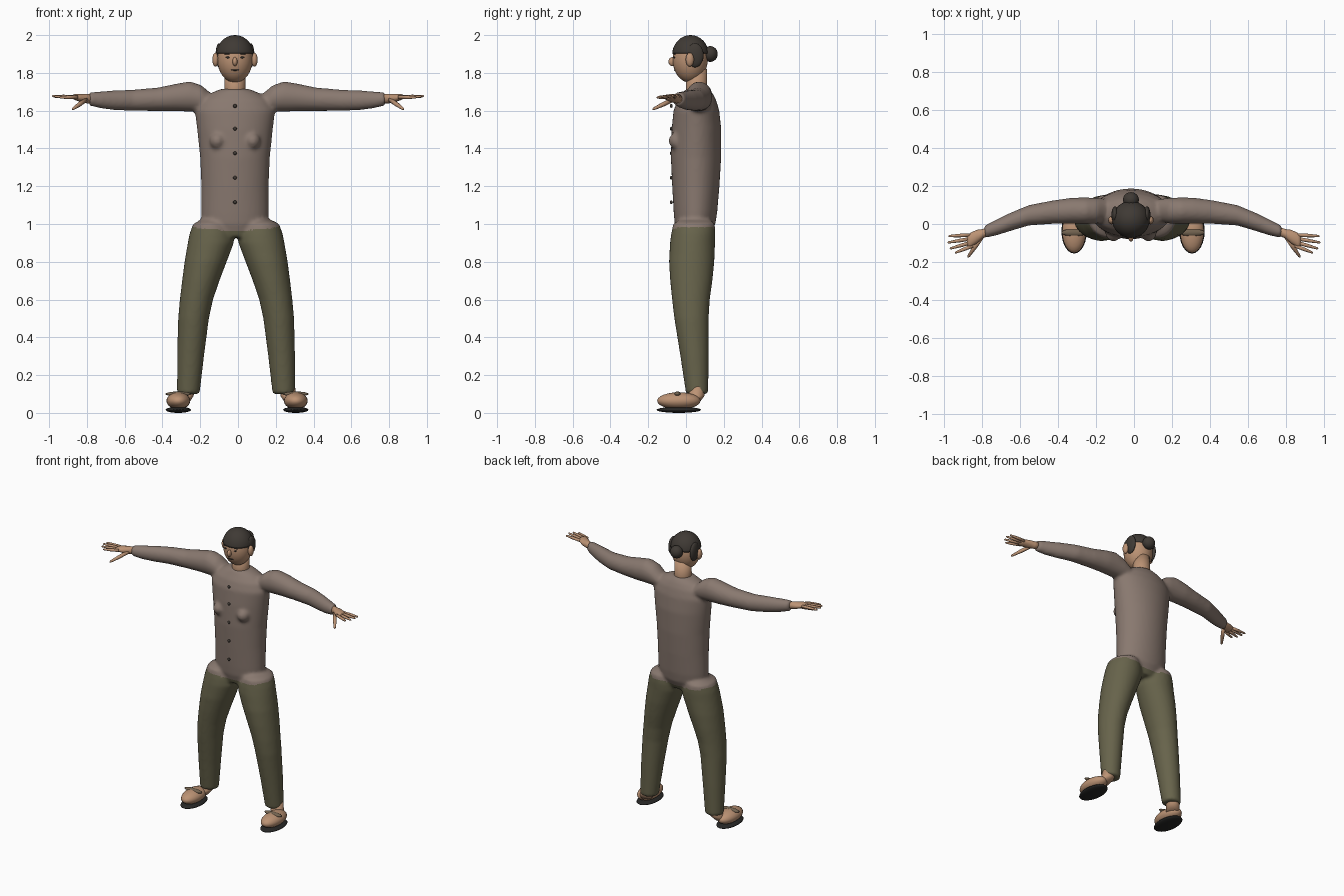
import bpy, bmesh, math
from mathutils import Vector, Matrix

if "Cube" in bpy.data.objects:
    bpy.data.objects.remove(bpy.data.objects["Cube"])

CX = -0.01       # symmetry centre of the limbs
HX = -0.016      # centre of head and torso


def material(name, rgb):
    m = bpy.data.materials.new(name)
    m.diffuse_color = (*rgb, 1)
    m.use_nodes = True
    m.node_tree.nodes["Principled BSDF"].inputs["Base Color"].default_value = m.diffuse_color
    return m


SHIRT = material("taupe shirt", (0.25, 0.19, 0.16))
TROUSERS = material("olive trousers", (0.135, 0.125, 0.07))
SKIN = material("tan skin", (0.50, 0.29, 0.175))
HAIR = material("dark hair", (0.05, 0.042, 0.035))
SOLE = material("black sole", (0.02, 0.02, 0.019))
STRAP = material("brown strap", (0.17, 0.125, 0.08))


def finish(bm, name, mat):
    bmesh.ops.recalc_face_normals(bm, faces=bm.faces)
    for f in bm.faces:
        f.smooth = True
    me = bpy.data.meshes.new(name)
    bm.to_mesh(me)
    bm.free()
    me.materials.append(mat)
    ob = bpy.data.objects.new(name, me)
    bpy.context.collection.objects.link(ob)
    return ob


def ellipsoid(name, c, r, mat, seg=24, cut=None):
    bm = bmesh.new()
    bmesh.ops.create_uvsphere(bm, u_segments=seg, v_segments=seg // 2, radius=1,
                              matrix=Matrix.Translation(c) @ Matrix.Diagonal((*r, 1)))
    if cut is not None:
        bmesh.ops.bisect_plane(bm, geom=bm.verts[:] + bm.edges[:] + bm.faces[:],
                               plane_co=(0, 0, cut), plane_no=(0, 0, 1), clear_inner=True)
        bmesh.ops.holes_fill(bm, edges=[e for e in bm.edges if e.is_boundary])
    return finish(bm, name, mat)


def loft(name, rings, u, v, mat, seg=32):
    """Skin elliptical rings (centre, radius along u, radius along v)."""
    bm = bmesh.new()
    u, v = Vector(u), Vector(v)
    loops = []
    for c, ru, rv in rings:
        loops.append([bm.verts.new(Vector(c) + u * ru * math.cos(a) + v * rv * math.sin(a))
                      for a in (2 * math.pi * i / seg for i in range(seg))])
    for a, b in zip(loops, loops[1:]):
        for i in range(seg):
            j = (i + 1) % seg
            bm.faces.new((a[i], a[j], b[j], b[i]))
    bm.faces.new(loops[0])
    bm.faces.new(loops[-1])
    return finish(bm, name, mat)


def rod(name, a, b, ra, rb, mat):
    """Tapered rod with a rounded tip."""
    a, b = Vector(a), Vector(b)
    d = (b - a).normalized()
    u = d.orthogonal().normalized()
    rings = [(a, ra, ra), (a.lerp(b, 0.5), ra, ra), (b - d * rb, rb, rb), (b, rb * 0.4, rb * 0.4)]
    return loft(name, rings, u, d.cross(u), mat, 10)


X, Y, Z = (1, 0, 0), (0, 1, 0), (0, 0, 1)

# Torso: height, half width, front, back
torso = [(0.93, .12, -.04, .12), (1.0, .175, -.06, .155), (1.06, .178, -.065, .165),
         (1.2, .178, -.073, .177), (1.35, .184, -.08, .186), (1.5, .20, -.076, .187),
         (1.6, .212, -.066, .176), (1.655, .185, -.045, .16), (1.69, .135, -.02, .142),
         (1.715, .075, -.003, .122)]
clothes = [loft("torso", [((HX, (f + b) / 2, z), w, (b - f) / 2) for z, w, f, b in torso],
                X, Y, SHIRT, 48)]

# Legs: height, outer, inner, front, back
leg = [(1.018, .195, .06, -.04, .13), (1.0, .228, .035, -.068, .153), (.95, .246, .012, -.078, .156),
       (.9, .256, .012, -.085, .154), (.8, .273, .05, -.09, .15), (.7, .286, .088, -.084, .14),
       (.6, .298, .122, -.074, .126), (.5, .307, .144, -.062, .12), (.3, .312, .17, -.03, .12),
       (.1, .313, .193, 0, .118)]
# Arms: distance, centre y, centre z, half depth, half height
arm = [(.13, .075, 1.64, .055, .045), (.19, .07, 1.665, .068, .07), (.25, .07, 1.675, .07, .08),
       (.32, .07, 1.67, .069, .073), (.42, .063, 1.66, .062, .062), (.55, .046, 1.655, .054, .056),
       (.65, .01, 1.655, .048, .052), (.72, -.018, 1.657, .042, .045), (.785, -.042, 1.662, .033, .035)]
for s in (-1, 1):
    clothes.append(loft("leg", [((CX + s * (o + i) / 2, (f + b) / 2, z), (o - i) / 2, (b - f) / 2)
                                for z, o, i, f, b in leg], X, Y, SHIRT))
    clothes.append(loft("sleeve", [((CX * .5 + s * x, y, z), ry, rz) for x, y, z, ry, rz in arm],
                        Y, Z, SHIRT))
    clothes.append(ellipsoid("chest", (HX + s * .093, -.045, 1.44), (.042, .047, .045), SHIRT))

# Fuse the garments into one soft surface, then colour the legs below the hem
for ob in clothes:
    ob.select_set(True)
body = clothes[0]
bpy.context.view_layer.objects.active = body
bpy.ops.object.join()
body.name = "shirt_and_trousers"
remesh = body.modifiers.new("fuse", 'REMESH')
remesh.mode = 'VOXEL'
remesh.voxel_size = 0.011
remesh.use_smooth_shade = True
soften = body.modifiers.new("soften", 'SMOOTH')
soften.factor = 0.5
soften.iterations = 4
for m in ("fuse", "soften"):
    bpy.ops.object.modifier_apply(modifier=m)
body.select_set(False)
body.data.materials.clear()
body.data.materials.append(SHIRT)
body.data.materials.append(TROUSERS)
for p in body.data.polygons:
    p.use_smooth = True
    hem = 0.96 + 0.1 * abs(p.center.x - HX)
    p.material_index = 0 if p.center.z > hem else 1

# Buttons
for i, z in enumerate((1.115, 1.245, 1.375, 1.505, 1.625)):
    ellipsoid("button", (HX, -.078, z), (.01, .008, .01), HAIR, 12)

# Neck and head
loft("neck", [((HX, .056, z), r, r) for z, r in ((1.67, .06), (1.72, .056), (1.82, .054))], X, Y, SKIN)
HEAD, HR = Vector((HX, .022, 1.872)), Vector((.093, .093, .124))
ellipsoid("head", HEAD, HR, SKIN, 32)
ellipsoid("nose", (HX, -.072, 1.86), (.013, .021, .024), SKIN, 16)


def face_y(dx, z):
    return HEAD.y - HR.y * math.sqrt(1 - (dx / HR.x) ** 2 - ((z - HEAD.z) / HR.z) ** 2)


# Facial details
for s in (-1, 1):
    dx = s * .038
    ellipsoid("eye", (HX + dx, face_y(dx, 1.882), 1.882), (.012, .004, .005), HAIR, 12)
    ellipsoid("eyebrow", (HX + dx, face_y(dx, 1.9), 1.9), (.02, .004, .004), HAIR, 12)
    ellipsoid("ear", (HX + s * .103, .02, 1.87), (.017, .022, .037), SKIN, 16)
    ellipsoid("side_hair", (HX + s * .084, .048, 1.893), (.019, .045, .064), HAIR)
ellipsoid("mouth", (HX, face_y(0, 1.815) + .001, 1.815), (.024, .005, .004), HAIR, 12)

# Hair cap and bun
ellipsoid("hair_cap", (HX, .024, 1.893), (.1, .098, .107), HAIR, 32, cut=1.902)
ellipsoid("hair_bun", (HX, .128, 1.9), (.042, .04, .042), HAIR)

# Hands
tips = [(.98, -.064, 1.675), (.984, -.098, 1.678), (.972, -.13, 1.675), (.945, -.152, 1.67)]
for s in (-1, 1):
    def at(x, y, z):
        return (s * x, y, z)
    loft("palm", [(at(.765, -.038, 1.663), .023, .024), (at(.80, -.052, 1.664), .025, .025),
                  (at(.83, -.067, 1.667), .036, .022), (at(.865, -.085, 1.672), .038, .015),
                  (at(.88, -.09, 1.674), .027, .008)], Y, Z, SKIN, 16)
    for i, t in enumerate(tips):
        rod("finger", at(.862 - .004 * i, -.058 - .019 * i, 1.672), at(*t), .0095, .006, SKIN)
    rod("thumb", at(.805, -.07, 1.658), at(.877, -.176, 1.607), .012, .007, SKIN)

# Feet and sandals
for s in (-1, 1):
    fx = -.005 + s * .311
    ax = -.005 + s * .262
    loft("ankle", [((fx - s * .02, .03, .06), .042, .045), ((ax + s * .01, .055, .09), .042, .043),
                   ((ax, .06, .16), .042, .042)], X, Y, SKIN)
    ellipsoid("foot", (fx, -.038, .064), (.063, .115, .045), SKIN)
    ellipsoid("sole", (fx, -.038, .016), (.067, .118, .016), SOLE)
    ellipsoid("strap", (fx, -.045, .1), (.068, .02, .013), STRAP, 16)
